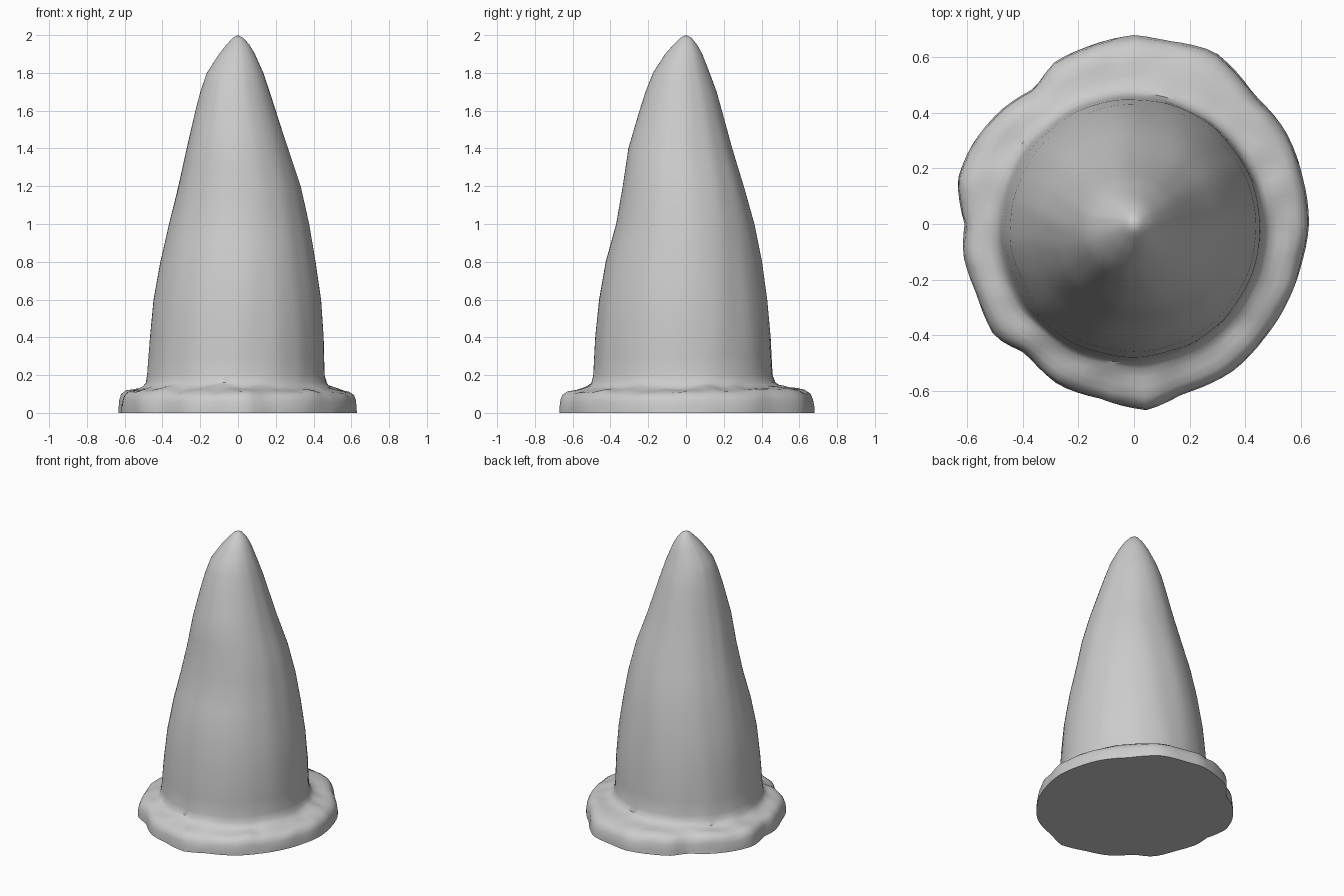
import bpy, bmesh
from math import sin, cos, tau, radians, degrees
from mathutils import Vector, noise

if "Cube" in bpy.data.objects:
    bpy.data.objects.remove(bpy.data.objects["Cube"])

N = 96

# Cone rings: height, radius in x, radius in y, centre x, centre y
CONE = [
    (0.20, .470, .475, -.010, -.015), (0.40, .460, .465, -.005, -.015),
    (0.60, .443, .445, -.003, -.015), (0.80, .410, .413, .000, -.012),
    (1.00, .370, .365, .005, -.005), (1.20, .323, .320, .008, -.015),
    (1.40, .268, .275, -.003, -.030), (1.60, .213, .218, -.012, -.028),
    (1.70, .184, .188, -.015, -.026), (1.80, .150, .150, -.015, -.025),
    (1.90, .095, .098, -.005, -.012), (1.95, .060, .062, 0, -.004),
    (1.985, .028, .030, 0, 0),
]
# Ragged outline of the base: angle in degrees, radius
RIM = [
    (0, .63), (15, .63), (32, .64), (47, .635), (65, .685), (80, .67),
    (90, .68), (105, .66), (116, .65), (126, .605), (139, .63), (155, .65),
    (166, .655), (180, .61), (190, .625), (204, .62), (219, .645), (230, .607),
    (245, .64), (259, .64), (274, .672), (286, .636), (304, .638), (319, .624),
    (334, .62), (347, .62), (360, .63),
]
# Base cross-section: fraction from cone to rim, height
SKIRT = [(1, 0), (1, .025), (.97, .06), (.9, .088), (.75, .108),
         (.55, .118), (.35, .128), (.17, .14), (.06, .16)]


def lerp_table(table, x):
    for (x0, y0), (x1, y1) in zip(table, table[1:]):
        if x <= x1:
            return y0 + (y1 - y0) * (x - x0) / (x1 - x0)
    return table[-1][1]


def cone_point(row, a, scale=1):
    z, rx, ry, cx, cy = row
    return Vector((cx + rx * scale * cos(a), cy + ry * scale * sin(a), z))


bm = bmesh.new()
angles = [tau * i / N for i in range(N)]
rings = []

# Lumpy skirt around the foot, thickest at the back
for t, z in SKIRT:
    ring = []
    for a in angles:
        r = lerp_table(RIM, degrees(a))
        p = cone_point(CONE[0], a).lerp(Vector((r * cos(a), r * sin(a), 0)), t)
        p.z = z * (1 + 0.2 * t * max(0, sin(a)))
        if 0 < z < .15:
            p.z += .016 * noise.noise(Vector((p.x * 9, p.y * 9, 3)))
            push = .012 * noise.noise(Vector((p.x * 12, p.y * 12, z * 20)))
            p.xy *= 1 + min(push, 0 if t > .95 else push)
        ring.append(bm.verts.new(p))
    rings.append(ring)

# Horn-shaped cone with faint lengthwise ripples
rows = []
for lo, hi in zip(CONE, CONE[1:]):
    rows += [lo, tuple((u + v) / 2 for u, v in zip(lo, hi))]
rows.append(CONE[-1])
for row in rows:
    rings.append([bm.verts.new(cone_point(
        row, a, 1 + .012 * noise.noise(Vector((cos(a) * 4, sin(a) * 4, row[0] * 1.5)))))
        for a in angles])

for low, high in zip(rings, rings[1:]):
    for i in range(N):
        j = (i + 1) % N
        bm.faces.new((low[i], low[j], high[j], high[i]))

# Rounded tip and flat underside
tip = bm.verts.new((0, 0, 2))
for i in range(N):
    bm.faces.new((rings[-1][i], rings[-1][(i + 1) % N], tip))
bm.faces.new(rings[0][::-1])
bmesh.ops.recalc_face_normals(bm, faces=bm.faces)

mesh = bpy.data.meshes.new("stone_cone")
bm.to_mesh(mesh)
bm.free()
cone = bpy.data.objects.new("stone_cone", mesh)
bpy.context.collection.objects.link(cone)
bpy.context.view_layer.objects.active = cone
cone.select_set(True)
bpy.ops.object.shade_smooth_by_angle(angle=radians(40))
